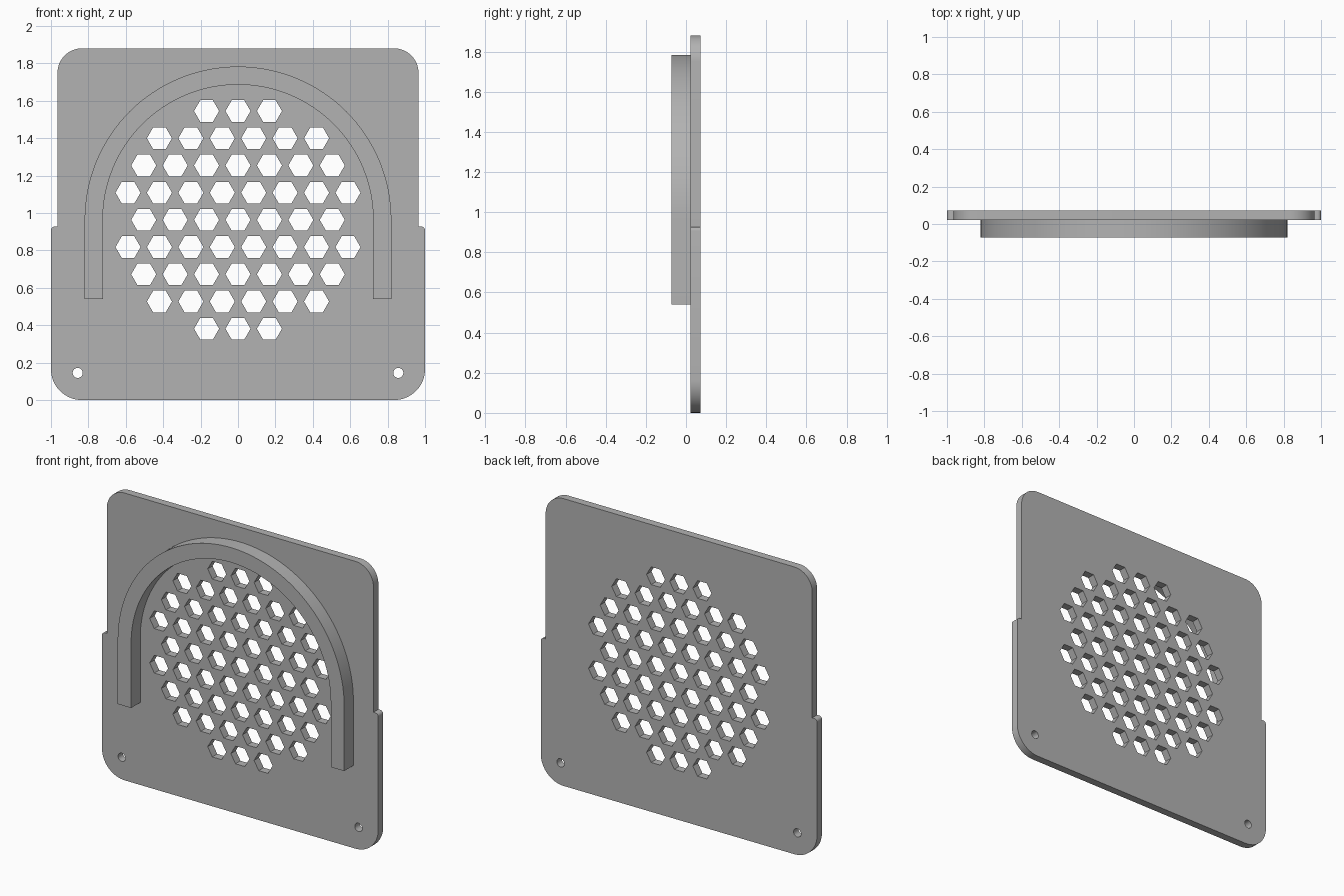
import bpy
import math

cube = bpy.data.objects.get("Cube")
if cube:
    bpy.data.objects.remove(cube, do_unlink=True)

grey = bpy.data.materials.new("mid grey")
grey.use_nodes = True
colour = (0.45, 0.45, 0.45, 1)
grey.diffuse_color = colour
grey.node_tree.nodes["Principled BSDF"].inputs["Base Color"].default_value = colour

CENTRE_Z = 0.963


def arc(cx, cz, r, start, end, steps):
    """Points along an arc, angles in degrees."""
    angles = [math.radians(start + (end - start) * i / steps) for i in range(steps + 1)]
    return [(cx + r * math.cos(a), cz + r * math.sin(a)) for a in angles]


def circle(cx, cz, r, sides):
    return arc(cx, cz, r, 0, 360, sides)[:-1]


def slab(name, loops, front, back):
    """Extrude upright outlines (inner loops become holes) from y=front to y=back."""
    curve = bpy.data.curves.new(name, "CURVE")
    curve.dimensions = "2D"
    curve.fill_mode = "BOTH"
    curve.extrude = (back - front) / 2
    for loop in loops:
        spline = curve.splines.new("POLY")
        spline.points.add(len(loop) - 1)
        for point, (x, z) in zip(spline.points, loop):
            point.co = (x, z, 0, 1)
        spline.use_cyclic_u = True
    obj = bpy.data.objects.new(name, curve)
    bpy.context.collection.objects.link(obj)
    obj.location.y = (front + back) / 2
    obj.rotation_euler.x = math.pi / 2
    bpy.ops.object.select_all(action="DESELECT")
    obj.select_set(True)
    bpy.context.view_layer.objects.active = obj
    bpy.ops.object.convert(target="MESH")
    obj = bpy.context.object
    # Weld caps to walls
    bpy.ops.object.mode_set(mode="EDIT")
    bpy.ops.mesh.select_all(action="SELECT")
    bpy.ops.mesh.remove_doubles(threshold=0.0002)
    bpy.ops.mesh.normals_make_consistent(inside=False)
    bpy.ops.object.mode_set(mode="OBJECT")
    obj.data.materials.clear()
    obj.data.materials.append(grey)
    bpy.ops.object.shade_smooth_by_angle(angle=math.radians(30))
    return obj


# Plate outline: wide lower half, small rounded shoulder, narrower upper half
right = arc(0.835, 0.165, 0.165, -90, 0, 16)
right += arc(0.98, 0.907, 0.02, 0, 90, 6)
right += [(0.965, 0.927)]
right += arc(0.835, 1.75, 0.13, 0, 90, 16)
outline = right + [(-x, z) for x, z in reversed(right)]

# Honeycomb vents, number of holes by row away from the middle
pitch = 0.168
holes = []
for row in range(-4, 5):
    count = (7, 8, 7, 6, 3)[abs(row)]
    z = CENTRE_Z + row * pitch * math.sqrt(3) / 2
    for i in range(count):
        holes.append(circle((i - (count - 1) / 2) * pitch, z, 0.067, 6))

# Screw holes in the lower corners
for side in (-1, 1):
    holes.append(circle(side * 0.857, 0.145, 0.027, 24))

slab("vent_plate", [outline] + holes, 0.022, 0.073)

# Arched rib standing on the front of the plate
outer, inner, foot = 0.82, 0.723, 0.54
rib = [(outer, foot)] + arc(0, CENTRE_Z, outer, 0, 180, 64) + [(-outer, foot)]
rib += [(-inner, foot)] + arc(0, CENTRE_Z, inner, 180, 0, 64) + [(inner, foot)]
slab("arched_rib", [rib], -0.073, 0.024)
